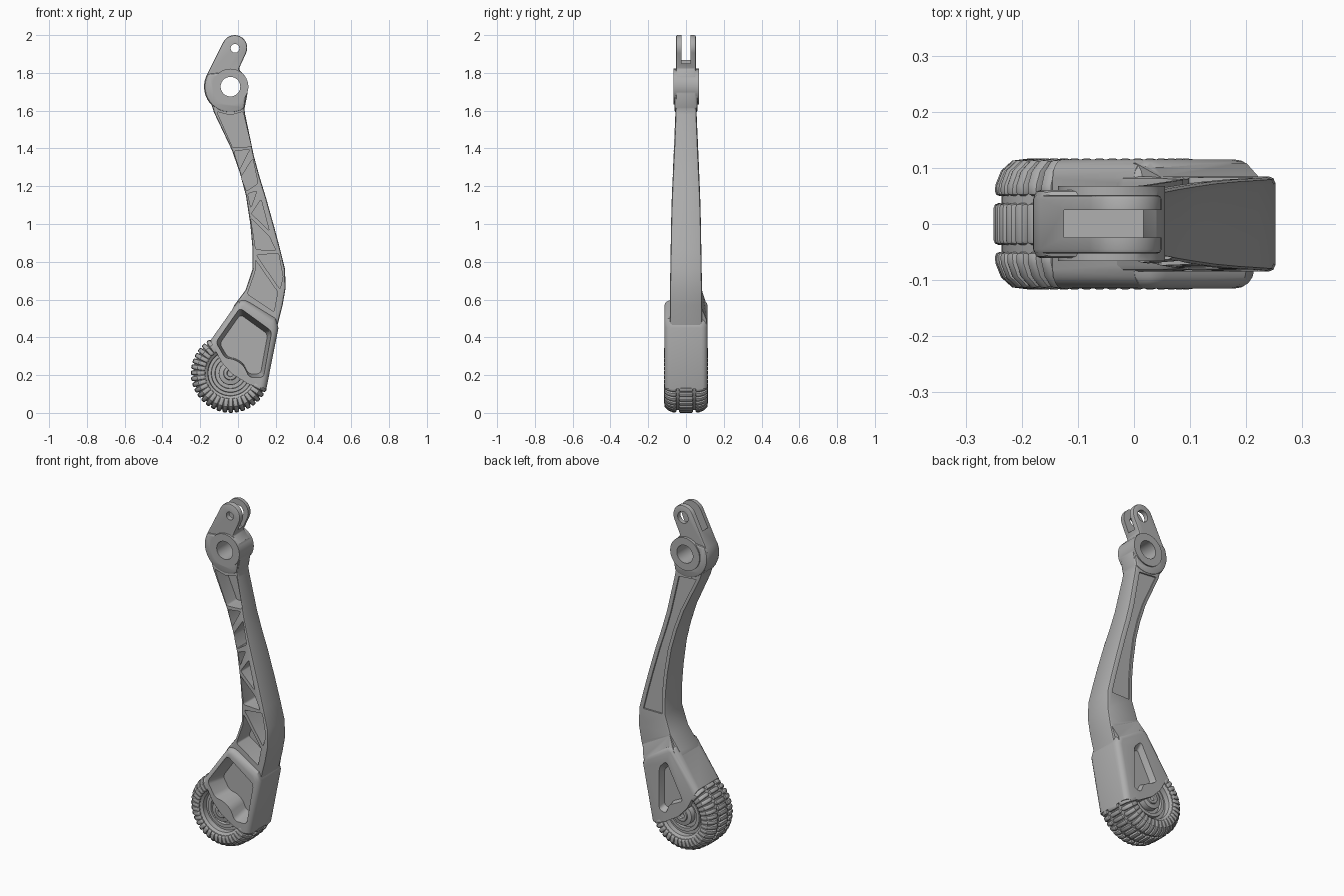
import bpy, bmesh, math
from mathutils import Vector, Matrix

cube = bpy.data.objects.get("Cube")
if cube:
    bpy.data.objects.remove(cube)

grey = bpy.data.materials.new("mid_grey")
grey.use_nodes = True
COLOUR = (0.42, 0.42, 0.42, 1)
grey.diffuse_color = COLOUR
grey.node_tree.nodes["Principled BSDF"].inputs["Base Color"].default_value = COLOUR

WHEEL = Vector((-0.04, 0, 0.21))
BOSS = Vector((-0.04, 0, 1.727))
PIN = Vector((-0.016, 0, 1.93))


def finish(name, bm):
    bmesh.ops.recalc_face_normals(bm, faces=bm.faces)
    mesh = bpy.data.meshes.new(name)
    bm.to_mesh(mesh)
    bm.free()
    mesh.materials.append(grey)
    ob = bpy.data.objects.new(name, mesh)
    bpy.context.collection.objects.link(ob)
    return ob


def extrude_outline(bm, points, vec):
    face = bm.faces.new([bm.verts.new(p) for p in points])
    out = bmesh.ops.extrude_face_region(bm, geom=[face])["geom"]
    top = [v for v in out if isinstance(v, bmesh.types.BMVert)]
    bmesh.ops.translate(bm, verts=top, vec=vec)
    return top


def plate(name, outline, y0, y1, corner=0.0, shrink=1.0):
    """Outline in x, z pushed from y0 to y1, with rounded corners and optional taper."""
    bm = bmesh.new()
    top = extrude_outline(bm, [(x, y0, z) for x, z in outline], (0, y1 - y0, 0))
    if shrink != 1:
        mid = sum((v.co for v in top), Vector()) / len(top)
        for v in top:
            v.co = mid + (v.co - mid) * shrink
    if corner:
        across = [e for e in bm.edges if abs(e.verts[0].co.y - e.verts[1].co.y) > 0.01]
        bmesh.ops.bevel(bm, geom=across, offset=corner, segments=3, profile=0.5, affect='EDGES')
    return finish(name, bm)


def rod(name, centre, radius, y0, y1, sides=40):
    ring = [(centre.x + radius * math.cos(i * math.tau / sides),
             centre.z + radius * math.sin(i * math.tau / sides)) for i in range(sides)]
    return plate(name, ring, y0, y1)


def loft(name, stations):
    """Rectangular sections: left point, right point, near y, far y."""
    bm = bmesh.new()
    rings = [[bm.verts.new((p[0], y, p[1])) for p, y in ((l, a), (r, a), (r, b), (l, b))]
             for l, r, a, b in stations]
    for one, two in zip(rings, rings[1:]):
        for i in range(4):
            j = (i + 1) % 4
            bm.faces.new((one[i], one[j], two[j], two[i]))
    bm.faces.new(rings[0])
    bm.faces.new(rings[-1])
    return finish(name, bm)


def bake(ob):
    graph = bpy.context.evaluated_depsgraph_get()
    mesh = bpy.data.meshes.new_from_object(ob.evaluated_get(graph))
    ob.modifiers.clear()
    ob.data = mesh


def bevel(ob, width, segments=2, angle=40):
    mod = ob.modifiers.new("soft_edges", 'BEVEL')
    mod.width, mod.segments, mod.limit_method = width, segments, 'ANGLE'
    mod.angle_limit = math.radians(angle)
    bake(ob)


def combine(ob, other, operation):
    mod = ob.modifiers.new("combine", 'BOOLEAN')
    mod.object, mod.operation, mod.solver = other, operation, 'EXACT'
    bake(ob)
    bpy.data.objects.remove(other)


def smooth(ob):
    bpy.ops.object.select_all(action='DESELECT')
    ob.select_set(True)
    bpy.context.view_layer.objects.active = ob
    bpy.ops.object.shade_smooth_by_angle(angle=math.radians(32))


# Curved shank: left edge, right edge, half width
spine = [
    ((-0.15, 1.66), (0.025, 1.67), 0.053), ((-0.127, 1.59), (0.038, 1.58), 0.056),
    ((-0.032, 1.39), (0.084, 1.36), 0.065), ((0.01, 1.27), (0.114, 1.25), 0.07),
    ((0.042, 1.15), (0.148, 1.14), 0.075), ((0.065, 1.0), (0.19, 0.99), 0.079),
    ((0.076, 0.88), (0.222, 0.87), 0.081), ((0.077, 0.76), (0.249, 0.76), 0.083),
    ((0.04, 0.65), (0.252, 0.66), 0.085), ((-0.02, 0.57), (0.236, 0.57), 0.085),
    ((-0.06, 0.48), (0.198, 0.42), 0.085)]
body = loft("leg_body", [(l, r, -w, w) for l, r, w in spine])
bevel(body, 0.012)

# Shallow flute along the back of the shank
combine(body, loft("back_flute", [((l[0] + 0.022, l[1]), (r[0] - 0.03, r[1]), w - 0.009, 0.2)
                                  for l, r, w in spine[1:8]]), 'DIFFERENCE')

# Lower housing with a shoulder at the back, trimmed along the edge that follows the wheel
housing = plate("housing", [
    (-0.25, 0.235), (0.0, 0.59), (0.03, 0.605), (0.2, 0.5), (0.214, 0.45), (0.125, 0.0)],
    -0.115, 0.115)
bevel(housing, 0.034, 4, 50)
combine(housing, loft("back_shoulder", [
    ((-0.02, 0.51), (0.185, 0.44), 0.01, 0.109), ((0.002, 0.572), (0.2, 0.49), 0.01, 0.109),
    ((0.052, 0.66), (0.225, 0.56), 0.01, 0.081)]), 'UNION')
combine(housing, plate("wheel_trim", [
    (-0.3, 0.49), (-0.147, 0.388), (-0.125, 0.34), (-0.085, 0.265), (-0.03, 0.205),
    (0.06, 0.15), (0.15, 0.127), (0.3, 0.09), (0.3, -0.2), (-0.5, -0.2)], -0.2, 0.2),
    'DIFFERENCE')
combine(body, housing, 'UNION')

# Head: round end running into the forked tip
arc = lambda c, r, a, b, n: [(c.x + r * math.cos(math.radians(a + (b - a) * i / n)),
                              c.z + r * math.sin(math.radians(a + (b - a) * i / n)))
                             for i in range(n + 1)]
head = plate("head", arc(Vector((-0.018, 0, 1.933)), 0.067, -25, 155, 14)
             + arc(BOSS, 0.14, 155, 302, 16)
             + [(0.05, 1.69), (0.04, 1.78), (0.004, 1.82)], -0.053, 0.052)
bevel(head, 0.008, 2, 45)
combine(body, head, 'UNION')
collar = plate("head_collar", arc(BOSS, 0.138, 150, 302, 16)
               + [(0.045, 1.69), (0.035, 1.78), (-0.01, 1.81)], -0.061, 0.061)
bevel(collar, 0.012, 2, 45)
combine(body, collar, 'UNION')
combine(body, rod("boss", BOSS, 0.095, -0.066, 0.068), 'UNION')

# Openings in the head: pivot bore, pin holes and fork slot
combine(body, rod("pivot_bore", BOSS, 0.052, -0.2, 0.2), 'DIFFERENCE')
combine(body, rod("front_pin_hole", PIN, 0.023, -0.2, 0, 24), 'DIFFERENCE')
combine(body, rod("back_pin_hole", PIN, 0.034, 0, 0.2, 24), 'DIFFERENCE')
combine(body, plate("fork_slot", [(-0.125, 1.82), (0.1, 1.865), (0.1, 2.1), (-0.125, 2.1)],
                    -0.024, 0.025), 'DIFFERENCE')

# Front pockets that leave thin rails and a zigzag of ribs
pockets = [
    [(-0.112, 1.595), (-0.04, 1.575), (0.026, 1.595), (0.07, 1.41), (-0.028, 1.405)],
    [(-0.022, 1.385), (0.062, 1.395), (0.008, 1.29)],
    [(0.078, 1.345), (0.016, 1.25), (0.045, 1.175), (0.106, 1.215)],
    [(0.052, 1.16), (0.1, 1.175), (0.068, 1.085)],
    [(0.122, 1.13), (0.071, 1.055), (0.165, 0.965)],
    [(0.068, 1.03), (0.165, 0.935), (0.2, 0.86), (0.094, 0.865)],
    [(0.214, 0.845), (0.098, 0.835), (0.222, 0.655), (0.238, 0.72)],
    [(0.092, 0.81), (0.092, 0.75), (0.05, 0.63), (0.19, 0.535), (0.21, 0.64)]]
for outline in pockets:
    combine(body, plate("pocket", outline, -0.2, 0.03, 0.008), 'DIFFERENCE')

# Large tapered pocket in the housing front
combine(body, plate("housing_pocket", [
    (0.01, 0.56), (0.182, 0.435), (0.137, 0.185), (0.06, 0.185), (0.03, 0.25),
    (-0.02, 0.283), (-0.07, 0.29), (-0.12, 0.375)], -0.13, 0.0, 0.018, 0.84), 'DIFFERENCE')

# Hollow in the housing back
combine(body, plate("back_hollow", [
    (0.05, 0.53), (0.1, 0.48), (0.1, 0.2), (0.05, 0.19), (0.03, 0.25), (-0.03, 0.28),
    (-0.07, 0.3)], 0.14, 0.08, 0.015, 0.75), 'DIFFERENCE')
smooth(body)

# Wheel core: half profile of radius and side, mirrored and spun over the exposed sector
side = [(0.0, 0.06), (0.08, 0.06), (0.082, 0.078), (0.1, 0.078), (0.102, 0.066), (0.118, 0.066),
        (0.12, 0.095), (0.135, 0.106), (0.17, 0.104), (0.189, 0.084), (0.196, 0.05)]
START, END = math.radians(120), math.radians(339)


def radial(angle):
    return Matrix.Translation(WHEEL) @ Matrix.Rotation(-angle, 4, 'Y')


bm = bmesh.new()
profile = [bm.verts.new((r, y, 0)) for r, y in side + [(r, -y) for r, y in reversed(side)]]
loop = bm.faces.new(profile)
bmesh.ops.transform(bm, matrix=radial(START), verts=bm.verts)
bmesh.ops.spin(bm, geom=[loop], cent=WHEEL, axis=(0, -1, 0), angle=END - START, steps=48)
bmesh.ops.remove_doubles(bm, verts=bm.verts, dist=0.0001)
smooth(finish("wheel_core", bm))

# Tread: one centre block and two curved shoulder ribs at each step
shoulder = [(0.208, 0.05), (0.207, 0.07), (0.197, 0.095), (0.177, 0.113), (0.145, 0.117),
            (0.132, 0.112), (0.135, 0.09), (0.175, 0.05)]
centre = [(0.21, -0.037), (0.21, 0.037), (0.175, 0.037), (0.175, -0.037)]
bm = bmesh.new()
COUNT = 24
for i in range(COUNT):
    place = radial(START + (END - START) * (i + 0.5) / COUNT)
    turn = place.to_3x3()
    for outline in (shoulder, [(r, -y) for r, y in shoulder], centre):
        points = [place @ Vector((r, y, -0.0125)) for r, y in outline]
        extrude_outline(bm, points, turn @ Vector((0, 0, 0.025)))
tread = finish("wheel_tread", bm)
bevel(tread, 0.008, 2, 60)
smooth(tread)

# Hub with axle end rings on both sides
hub = rod("hub", WHEEL, 0.062, -0.095, 0.095)
combine(hub, rod("axle", WHEEL, 0.036, -0.104, 0.104), 'UNION')
for s in (-1, 1):
    combine(hub, rod("axle_dimple", WHEEL, 0.018, s * 0.09, s * 0.2, 24), 'DIFFERENCE')
bevel(hub, 0.004, 2, 50)
smooth(hub)
